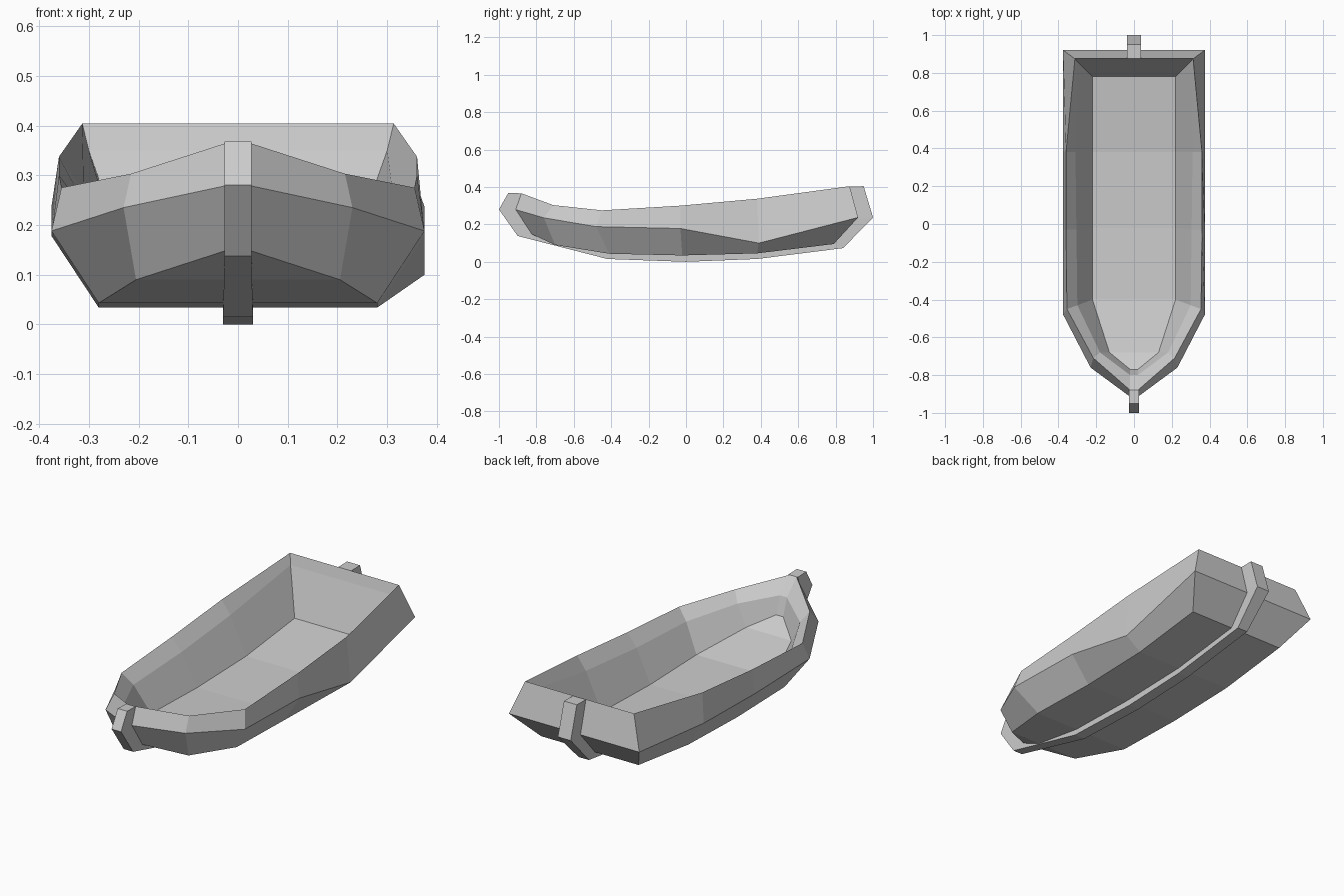
import bpy, bmesh

if "Cube" in bpy.data.objects:
    bpy.data.objects.remove(bpy.data.objects["Cube"])


def make_object(name, bm):
    bmesh.ops.recalc_face_normals(bm, faces=bm.faces)
    mesh = bpy.data.meshes.new(name)
    bm.to_mesh(mesh)
    bm.free()
    obj = bpy.data.objects.new(name, mesh)
    bpy.context.collection.objects.link(obj)


# Hull half-sections from bow to stern: bottom, chine, rim, inner lip, floor
SECTIONS = [
    [(.02, -.83, .15), (.02, -.915, .28), (.02, -.88, .366), (.02, -.80, .29), (.02, -.77, .20)],
    [(.205, -.70, .09), (.23, -.76, .235), (.215, -.71, .303), (.18, -.68, .25), (.13, -.68, .14)],
    [(.28, -.41, .043), (.375, -.48, .188), (.355, -.45, .275), (.30, -.43, .22), (.22, -.40, .08)],
    [(.28, -.02, .034), (.375, -.03, .178), (.36, -.03, .30), (.305, -.03, .235), (.22, -.02, .07)],
    [(.28, .38, .045), (.375, .39, .185), (.36, .38, .337), (.31, .38, .27), (.22, .38, .08)],
    [(.28, .79, .095), (.375, .92, .237), (.313, .875, .404), (.30, .86, .35), (.22, .78, .125)],
]

bm = bmesh.new()
sides = []
for sign in (1, -1):
    rows = [[bm.verts.new((sign * x, y, z)) for x, y, z in s] for s in SECTIONS]
    sides.append(rows)
right, left = sides
right[4][1].co.z = .10  # starboard chine dips towards the stern

# Planking around the whole boat, bow and transom included
loop = right + left[::-1]
for i, a in enumerate(loop):
    b = loop[(i + 1) % len(loop)]
    for k in range(4):
        bm.faces.new((a[k], b[k], b[k + 1], a[k + 1]))

# Flat bottom and floor between the two sides
for i in range(len(SECTIONS) - 1):
    for k in (0, 4):
        bm.faces.new((right[i][k], right[i + 1][k], left[i + 1][k], left[i][k]))
make_object("hull", bm)

# Keel with stem and stern post: (outer y, z, inner y, z)
KEEL = [
    (-.95, .368, -.88, .366), (-1, .28, -.91, .28), (-.90, .138, -.82, .155),
    (-.42, .015, -.40, .048), (0, 0, 0, .038), (.38, .015, .38, .048),
    (.84, .073, .78, .10), (1, .237, .91, .237), (.95, .404, .876, .403),
]
bm = bmesh.new()
rings = []
for i, (oy, oz, iy, iz) in enumerate(KEEL):
    w = .027 if i < 3 else .03 if i < 7 else .037
    rings.append([bm.verts.new(p) for p in
                  ((-w, oy, oz), (w, oy, oz), (w, iy, iz), (-w, iy, iz))])
for a, b in zip(rings, rings[1:]):
    for k in range(4):
        n = (k + 1) % 4
        bm.faces.new((a[k], a[n], b[n], b[k]))
bm.faces.new(rings[0])
bm.faces.new(rings[-1])
make_object("keel", bm)
